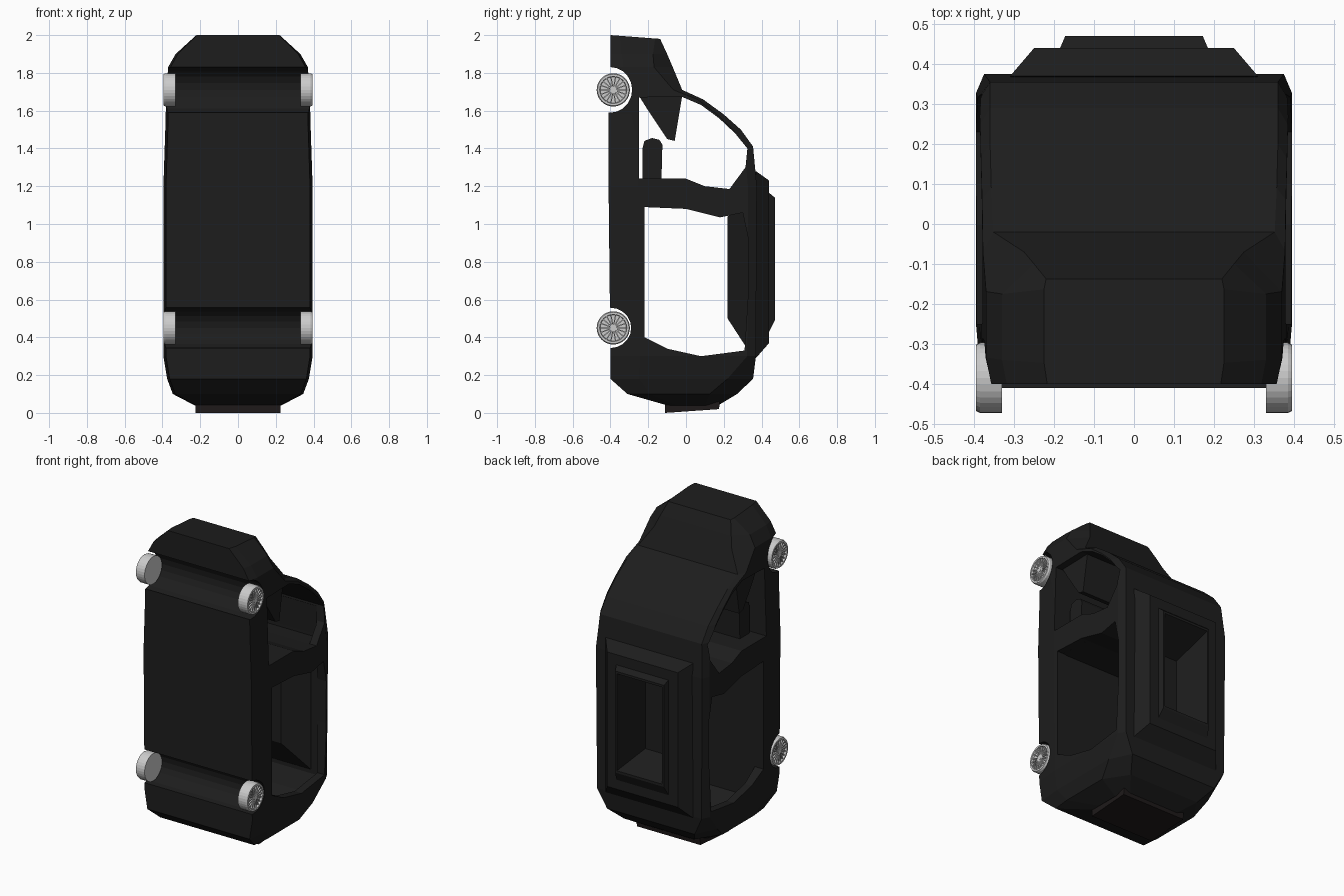
import bpy, bmesh, math
from mathutils import Matrix


def material(name, c):
    m = bpy.data.materials.new(name)
    m.diffuse_color = (*c, 1)
    return m


BLACK = material("body black", (0.0125, 0.0125, 0.0125))
BROWN = material("rear plate dark", (0.013, 0.010, 0.010))
GREY = material("wheel grey", (0.6, 0.6, 0.6))


def finish(name, bm, mat):
    bmesh.ops.recalc_face_normals(bm, faces=bm.faces)
    me = bpy.data.meshes.new(name)
    bm.to_mesh(me)
    bm.free()
    me.materials.append(mat)
    ob = bpy.data.objects.new(name, me)
    bpy.context.collection.objects.link(ob)
    return ob


def skin(name, rings, mat=BLACK):
    """Bridge closed rings of points and cap both ends."""
    bm = bmesh.new()
    vs = [[bm.verts.new(p) for p in r] for r in rings]
    n = len(vs[0])
    for a, b in zip(vs, vs[1:]):
        for i in range(n):
            j = (i + 1) % n
            bm.faces.new((a[i], a[j], b[j], b[i]))
    bm.faces.new(vs[0])
    bm.faces.new(vs[-1])
    return finish(name, bm, mat)


def prism(name, pts, w, x=0, mat=BLACK):
    """Side profile (y, z) extruded across the car."""
    return skin(name, [[(x + s * w, y, z) for y, z in pts] for s in (-1, 1)], mat)


def section(z, yb, yt, w, wt, c=0.06, dz=0):
    """Cross-section at height z; c is the depth of the upper chamfer."""
    h = yt - yb
    half = [(w * 0.965, yb, z + dz), (w, yb + 0.2 * h, z + dz * 0.8),
            (w, yt - c * h, z + dz * c), (wt, yt, z)]
    return half + [(-x, y, c) for x, y, c in reversed(half)]


def cut(ob, cutter):
    cutter.hide_render = True
    m = ob.modifiers.new("cut", 'BOOLEAN')
    m.operation = 'DIFFERENCE'
    m.solver = 'EXACT'
    m.object = cutter
    bpy.context.view_layer.objects.active = ob
    bpy.ops.object.modifier_apply(modifier=m.name)
    bpy.data.objects.remove(cutter)


def cylinder(bm, r, depth, x, y, z, seg=32):
    bmesh.ops.create_cone(bm, cap_ends=True, segments=seg, radius1=r, radius2=r, depth=depth,
                          matrix=Matrix.Translation((x, y, z)) @ Matrix.Rotation(math.pi / 2, 4, 'Y'))


# Body shell, lofted from tail (z = 0) to nose (z = 2)
body = skin("body", [section(*a) for a in (
    (0.04, -0.10, 0.17, 0.23, 0.17, 0.25), (0.10, -0.31, 0.27, 0.345, 0.25, 0.25),
    (0.18, -0.40, 0.355, 0.375, 0.31, 0.18), (0.30, -0.40, 0.37, 0.395, 0.37),
    (1.20, -0.41, 0.375, 0.395, 0.375), (1.41, -0.41, 0.355, 0.388, 0.36),
    (1.50, -0.41, 0.29, 0.385, 0.36), (1.58, -0.41, 0.20, 0.383, 0.36),
    (1.66, -0.41, 0.09, 0.38, 0.357), (1.71, -0.41, -0.02, 0.378, 0.352, 0.12),
    (1.83, -0.40, -0.07, 0.37, 0.275, 0.3), (1.90, -0.40, -0.10, 0.33, 0.25, 0.25),
    (1.98, -0.40, -0.137, 0.225, 0.22, 0.1, 0.02))])

# Cabin hollow
cut(body, skin("cabin_cutter", [section(*a) for a in (
    (0.12, -0.12, 0.16, 0.22, 0.15, 0.25), (0.20, -0.22, 0.28, 0.32, 0.26, 0.2),
    (0.30, -0.22, 0.335, 0.345, 0.33), (1.20, -0.225, 0.335, 0.345, 0.33),
    (1.385, -0.23, 0.325, 0.34, 0.33), (1.48, -0.24, 0.26, 0.335, 0.325),
    (1.555, -0.24, 0.175, 0.335, 0.32), (1.63, -0.24, 0.075, 0.335, 0.32),
    (1.67, -0.24, -0.03, 0.335, 0.32))]))

# Rear side openings, front door openings, roof opening
cut(body, prism("rear_window_cutter", [
    (-0.22, 0.40), (-0.10, 0.34), (0.08, 0.30), (0.31, 0.33), (0.33, 0.65),
    (0.33, 0.92), (0.30, 1.06), (0.18, 1.035), (0.0, 1.08), (-0.22, 1.09)], 0.6))
cut(body, prism("door_cutter", [
    (-0.25, 1.24), (0.0, 1.24), (0.10, 1.20), (0.23, 1.185), (0.315, 1.30), (0.325, 1.40),
    (0.26, 1.48), (0.175, 1.56), (0.08, 1.63), (-0.025, 1.675), (-0.25, 1.67)], 0.6))
cut(body, prism("roof_cutter", [(0.30, 0.36), (0.50, 0.36), (0.50, 1.17), (0.30, 1.17)], 0.26))

# Wheel tunnels across the underside
AXLE_Y = -0.385
for z, ry, rz in ((0.45, 0.112, 0.107), (1.71, 0.117, 0.121)):
    arch = [(-0.402 + ry * math.cos(a), z + rz * math.sin(a))
            for a in (2 * math.pi * i / 20 for i in range(20))]
    cut(body, prism("wheel_well_cutter", arch, 0.6))

# Bulkhead behind the seats
prism("bulkhead", [(-0.23, 1.09), (0.0, 1.08), (0.18, 1.035), (0.30, 1.06), (0.34, 1.10),
                   (0.34, 1.18), (0.23, 1.185), (0.10, 1.20), (0.0, 1.24), (-0.23, 1.24)], 0.35)

# Dashboard
prism("dashboard", [(-0.25, 1.68), (-0.20, 1.60), (-0.10, 1.45), (-0.06, 1.44),
                    (-0.02, 1.68)], 0.335)

# Two seats
for s in (-1, 1):
    prism("seat", [(-0.23, 1.23), (-0.13, 1.23), (-0.125, 1.42), (-0.14, 1.445),
                   (-0.18, 1.455), (-0.22, 1.44), (-0.23, 1.40)], 0.11, s * 0.18)


# Stepped roof hatch with a deep tapering recess
def rect(y, w, z0, z1):
    return [(-w, y, z0), (w, y, z0), (w, y, z1), (-w, y, z1)]


skin("roof_hatch", [rect(*a) for a in (
    (0.22, 0.15, 0.50, 1.04), (0.33, 0.28, 0.33, 1.12), (0.37, 0.31, 0.29, 1.28),
    (0.44, 0.25, 0.37, 1.23), (0.44, 0.185, 0.43, 1.165), (0.47, 0.172, 0.49, 1.14),
    (0.47, 0.16, 0.505, 1.125), (0.24, 0.12, 0.57, 1.01))])

# Rear plate
prism("rear_plate", [(-0.11, 0.0), (0.175, 0.02), (0.18, 0.07), (-0.11, 0.05)], 0.225, 0, BROWN)


# Wheels: tyre ring, recessed disc, spokes and hub
def wheel(s, z):
    bm = bmesh.new()
    outline = [(0.0, 0.33), (0.088, 0.33), (0.088, 0.385), (0.083, 0.395),
               (0.072, 0.395), (0.069, 0.382), (0.0, 0.382)]
    prev = [bm.verts.new((s * x, AXLE_Y + r, z)) for r, x in outline]
    edges = [bm.edges.new(p) for p in zip(prev, prev[1:])]
    bmesh.ops.spin(bm, geom=prev + edges, cent=(0, AXLE_Y, z), axis=(1, 0, 0),
                   angle=2 * math.pi, steps=32)
    bmesh.ops.remove_doubles(bm, verts=bm.verts, dist=0.0005)
    n = 18
    for k in range(n):
        m = (Matrix.Translation((s * 0.385, AXLE_Y, z)) @ Matrix.Rotation(2 * math.pi * k / n, 4, 'X')
             @ Matrix.Translation((0, 0.04, 0)) @ Matrix.Diagonal((0.012, 0.062, 0.006, 1)))
        bmesh.ops.create_cube(bm, size=1, matrix=m)
    cylinder(bm, 0.014, 0.02, s * 0.383, AXLE_Y, z, 16)
    finish("wheel", bm, GREY)


for s in (-1, 1):
    for z in (0.45, 1.71):
        wheel(s, z)
